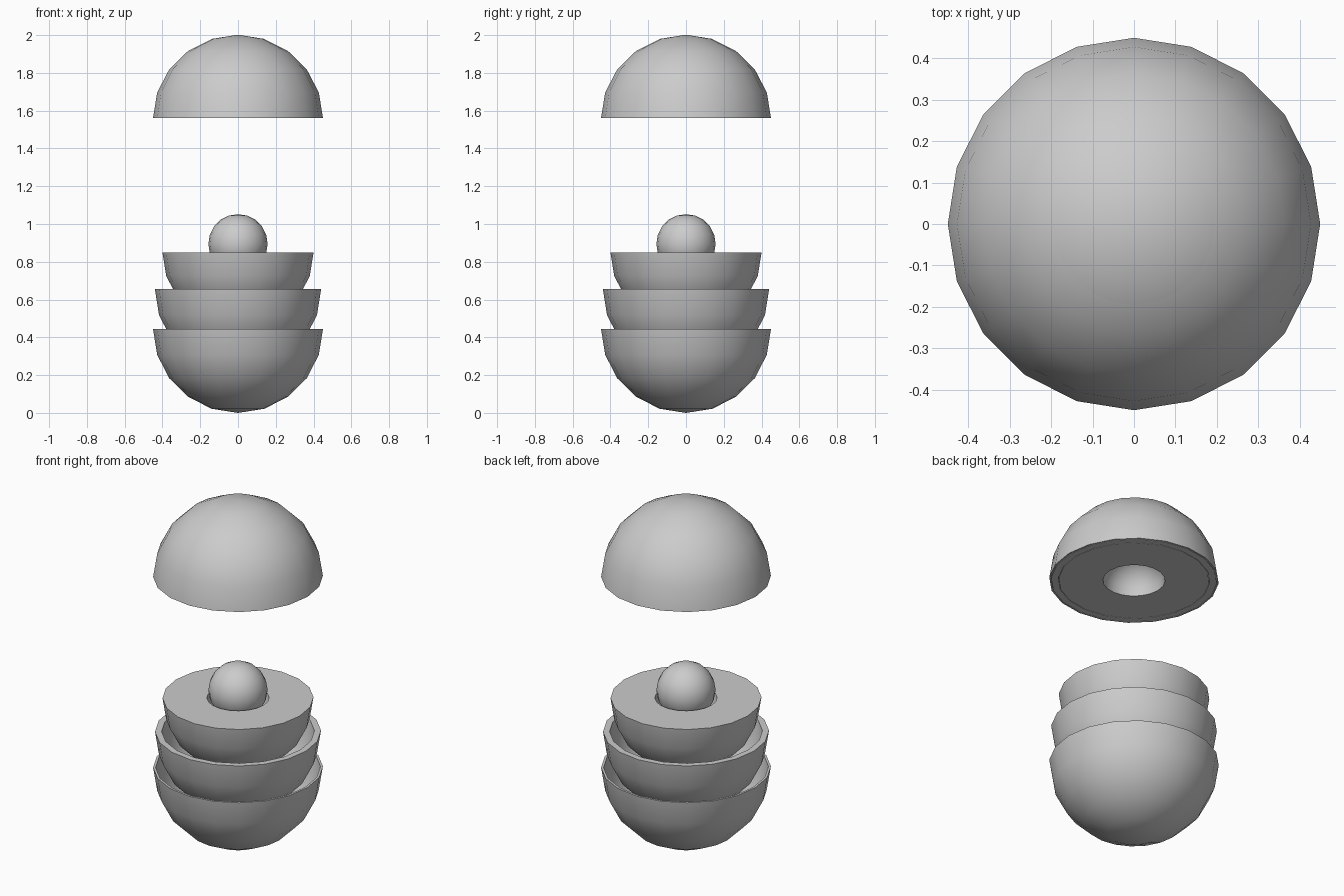
import bpy, bmesh
from math import sin, cos, pi, radians

if "Cube" in bpy.data.objects:
    bpy.data.objects.remove(bpy.data.objects["Cube"])

SIDES = 20   # facets around each shell
RINGS = 5    # facets from rim to pole


def finish(bm, name):
    bmesh.ops.remove_doubles(bm, verts=bm.verts, dist=1e-5)
    bmesh.ops.recalc_face_normals(bm, faces=bm.faces)
    mesh = bpy.data.meshes.new(name)
    bm.to_mesh(mesh)
    bm.free()
    ob = bpy.data.objects.new(name, mesh)
    bpy.context.collection.objects.link(ob)
    bpy.context.view_layer.objects.active = ob
    ob.select_set(True)
    bpy.ops.object.shade_smooth_by_angle(angle=radians(35))
    ob.select_set(False)
    return ob


def half_shell(name, outer, inner, rim_z, direction, depth=None):
    """Lathe a thick hemisphere; direction +1 is a dome, -1 is a bowl."""
    depth = depth or outer
    angles = [i * pi / 2 / RINGS for i in range(RINGS + 1)]
    profile = [(outer * cos(a), depth * sin(a)) for a in reversed(angles)]
    profile += [(inner * cos(a), inner * sin(a)) for a in angles]
    bm = bmesh.new()
    verts = [bm.verts.new((r, 0, rim_z + direction * h)) for r, h in profile]
    edges = [bm.edges.new(p) for p in zip(verts, verts[1:]) if p[0] is not p[1]]
    bmesh.ops.spin(bm, geom=verts + edges, cent=(0, 0, 0), axis=(0, 0, 1),
                   angle=2 * pi, steps=SIDES, use_merge=True)
    return finish(bm, name)


# Lower halves, lifted out of one another
half_shell("outer_bowl", 0.45, 0.437, 0.445, -1, 0.445)
half_shell("middle_bowl", 0.44, 0.405, 0.655, -1)
half_shell("inner_bowl", 0.40, 0.165, 0.85, -1)

# Upper halves, nested together as the lid
half_shell("outer_dome", 0.45, 0.442, 1.56, 1, 0.44)
half_shell("middle_dome", 0.44, 0.402, 1.56, 1, 0.43)
half_shell("inner_dome", 0.40, 0.165, 1.56, 1)

# Core ball
bm = bmesh.new()
bmesh.ops.create_uvsphere(bm, u_segments=SIDES, v_segments=2 * RINGS, radius=0.157)
bmesh.ops.translate(bm, verts=bm.verts, vec=(0, 0, 0.895))
finish(bm, "core_ball")
